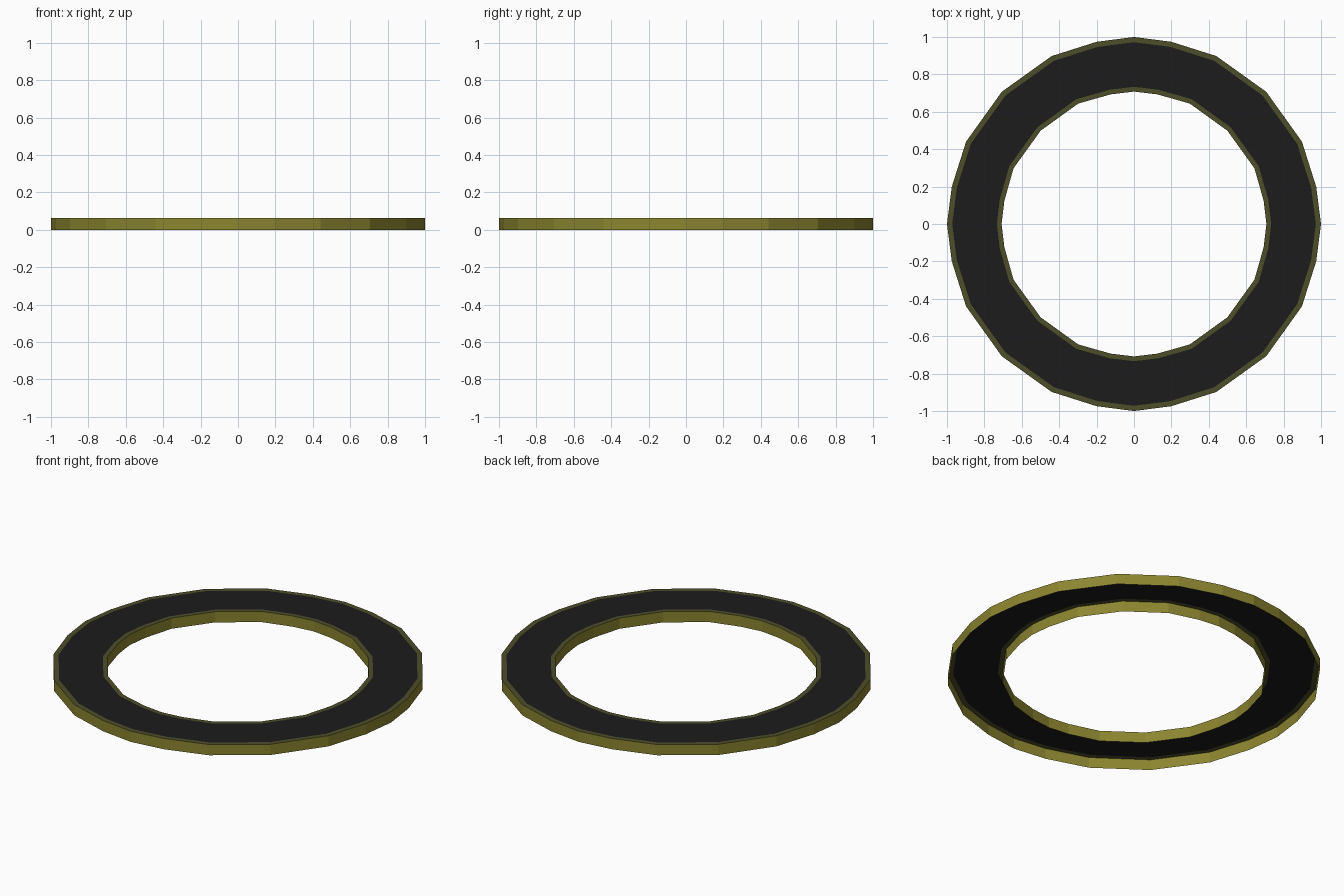
import bpy, bmesh, math

if "Cube" in bpy.data.objects:
    bpy.data.objects.remove(bpy.data.objects["Cube"])

H = 0.063  # ring height


def material(name, col):
    m = bpy.data.materials.new(name)
    m.diffuse_color = (*col, 1)
    m.use_nodes = True
    m.node_tree.nodes["Principled BSDF"].inputs["Base Color"].default_value = m.diffuse_color
    return m


olive = material("olive_side", (0.26, 0.235, 0.029))
border = material("dark_olive_border", (0.074, 0.074, 0.023))
black = material("black_face", (0.0115, 0.0115, 0.0115))

# one quadrant of each outline, repeated four times
OUTER = [(1, 0), (0.974, 0.2), (0.898, 0.44), (0.707, 0.707), (0.44, 0.898), (0.2, 0.974)]
INNER = [(0.708, 0), (0.693, 0.125), (0.644, 0.298), (0.499, 0.499), (0.298, 0.644), (0.125, 0.693)]


def outline(quad):
    pts = []
    for k in range(4):
        c, s = round(math.cos(k * math.pi / 2)), round(math.sin(k * math.pi / 2))
        pts += [(x * c - y * s, x * s + y * c) for x, y in quad]
    return pts


def scaled(pts, f):
    return [(x * f, y * f) for x, y in pts]


outer, inner = outline(OUTER), outline(INNER)
outer_in, inner_out = scaled(outer, 0.972), scaled(inner, 1.036)

# cross-section, open below: outer wall, border, black top, border, inner wall
section = [(outer, 0), (outer, H), (outer_in, H), (inner_out, H), (inner, H), (inner, 0)]
slots = [0, 1, 2, 1, 0]

bm = bmesh.new()
loops = [[bm.verts.new((x, y, z)) for x, y in pts] for pts, z in section]
n = len(outer)
for j, slot in enumerate(slots):
    a, b = loops[j], loops[j + 1]
    for i in range(n):
        k = (i + 1) % n
        bm.faces.new((a[i], a[k], b[k], b[i])).material_index = slot

me = bpy.data.meshes.new("flat_ring")
bm.to_mesh(me)
bm.free()
for m in (olive, border, black):
    me.materials.append(m)
bpy.context.collection.objects.link(bpy.data.objects.new("flat_ring", me))
